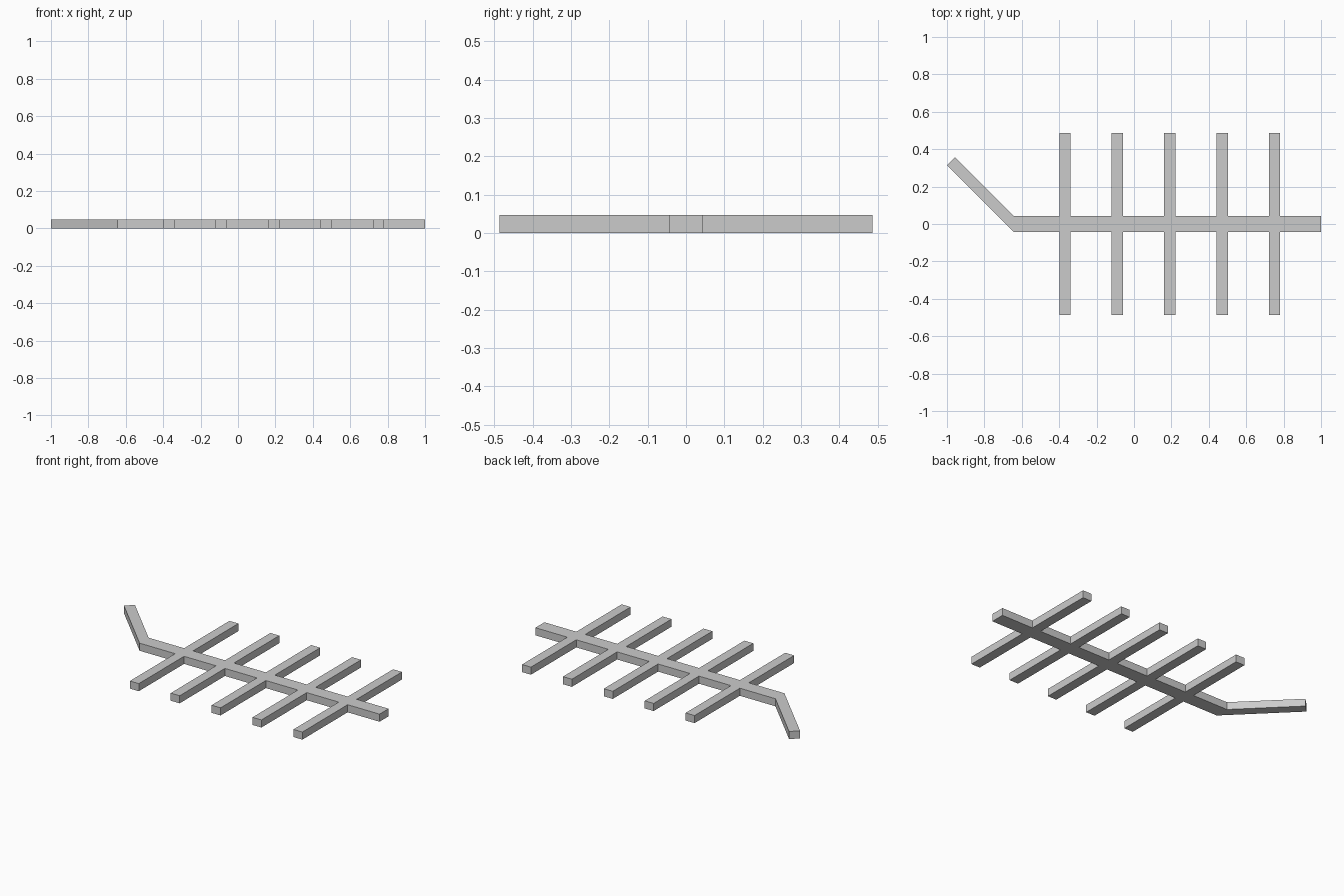
import bpy, bmesh

if "Cube" in bpy.data.objects:
    bpy.data.objects.remove(bpy.data.objects["Cube"])

HEIGHT = 0.047      # slab thickness
SPINE = 0.044       # half width of spine
REACH = 0.487       # rib tip distance from the centre line
RIB = 0.0305        # half width of a rib
BEND = -0.643       # where the handle leaves the spine
RIBS = [-0.369 + 0.28 * i for i in range(5)]

bm = bmesh.new()


def quad(*pts):
    bm.faces.new([bm.verts.new((x, y, 0)) for x, y in pts])


def rect(x0, x1, y0, y1):
    quad((x0, y0), (x1, y0), (x1, y1), (x0, y1))


# spine, split at every rib crossing
stations = [BEND] + [c + s * RIB for c in RIBS for s in (-1, 1)] + [1.0]
for a, b in zip(stations, stations[1:]):
    rect(a, b, -SPINE, SPINE)

# paired ribs on both sides
for c in RIBS:
    rect(c - RIB, c + RIB, SPINE, REACH)
    rect(c - RIB, c + RIB, -REACH, -SPINE)

# angled handle at 45 degrees, mitred to the spine end
run = 1.0 + BEND
quad((BEND, -SPINE), (BEND, SPINE),
     (-1.0 + SPINE, run), (-1.0, run - SPINE))

# weld the plan into one sheet and raise it to a solid
bmesh.ops.remove_doubles(bm, verts=bm.verts[:], dist=1e-4)
ext = bmesh.ops.extrude_face_region(bm, geom=bm.faces[:], use_keep_orig=True)
top = [g for g in ext["geom"] if isinstance(g, bmesh.types.BMVert)]
bmesh.ops.translate(bm, verts=top, vec=(0, 0, HEIGHT))
bmesh.ops.recalc_face_normals(bm, faces=bm.faces[:])

mesh = bpy.data.meshes.new("ribbed_frame")
bm.to_mesh(mesh)
bm.free()
bpy.context.collection.objects.link(bpy.data.objects.new("ribbed_frame", mesh))
